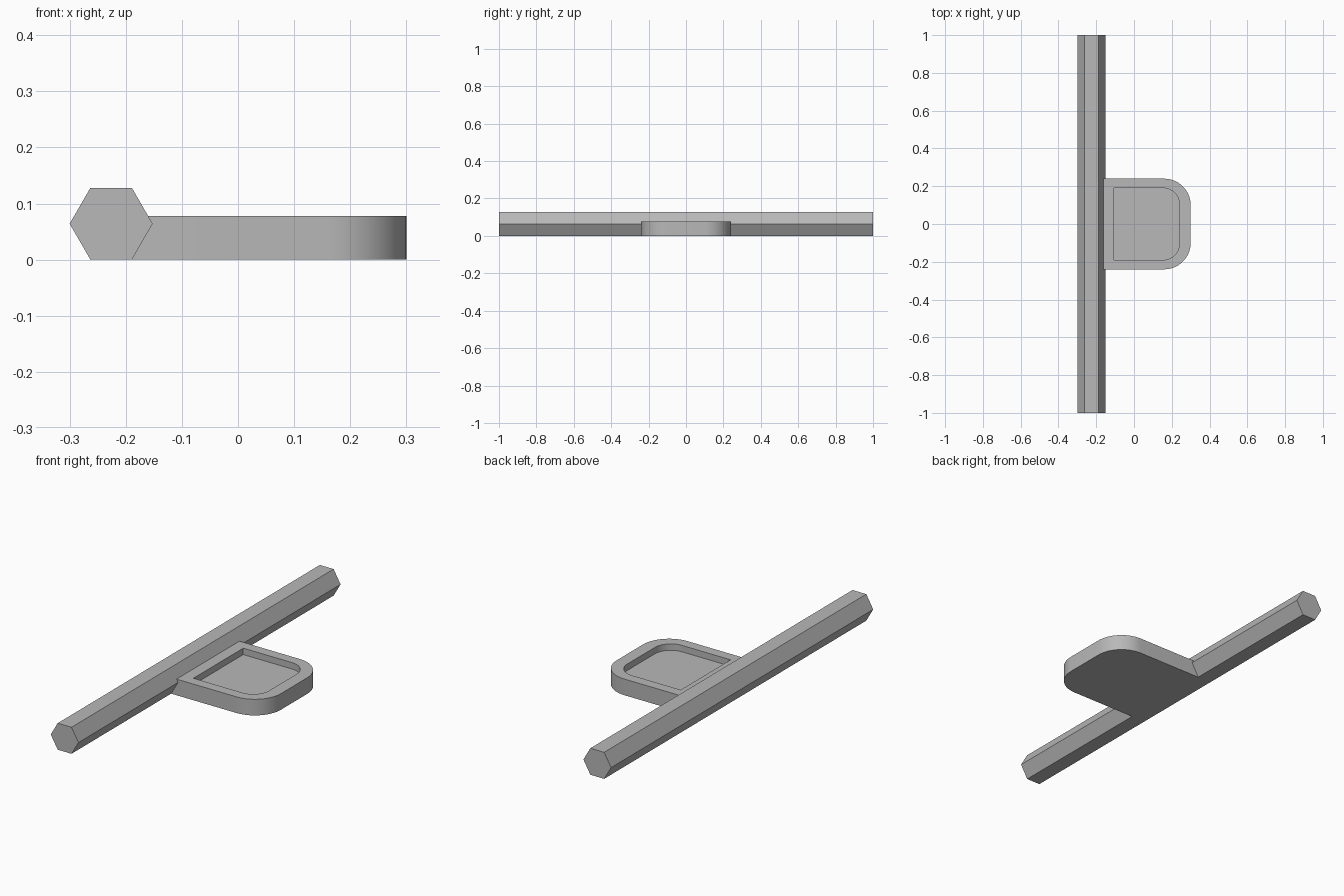
import bpy
import bmesh
from math import cos, sin, pi, radians, sqrt

cube = bpy.data.objects.get("Cube")
if cube:
    bpy.data.objects.remove(cube)

grey = bpy.data.materials.new("plain grey")
grey.use_nodes = True
colour = (0.48, 0.48, 0.48, 1)
grey.diffuse_color = colour
grey.node_tree.nodes["Principled BSDF"].inputs["Base Color"].default_value = colour


def loft(name, rings):
    """Skin a list of equal-length point rings and cap both ends."""
    bm = bmesh.new()
    loops = [[bm.verts.new(p) for p in ring] for ring in rings]
    for a, b in zip(loops, loops[1:]):
        for i in range(len(a)):
            j = (i + 1) % len(a)
            bm.faces.new((a[i], a[j], b[j], b[i]))
    bm.faces.new(loops[0][::-1])
    bm.faces.new(loops[-1])
    bmesh.ops.recalc_face_normals(bm, faces=bm.faces[:])
    mesh = bpy.data.meshes.new(name)
    bm.to_mesh(mesh)
    bm.free()
    mesh.materials.append(grey)
    obj = bpy.data.objects.new(name, mesh)
    bpy.context.collection.objects.link(obj)
    return obj


def tray_outline(x0, x1, half_width, radius, z, steps=14):
    """Rectangle with its two +x corners rounded."""
    points = [(x0, -half_width, z)]
    for side in (-1, 1):
        for i in range(steps + 1):
            a = (i / steps + (side - 1) / 2) * pi / 2
            points.append((x1 - radius + radius * cos(a),
                           side * (half_width - radius) + radius * sin(a), z))
    points.append((x0, half_width, z))
    return points


# Hexagonal bar lying along y, resting on one flat
bar_height = 0.128
bar_radius = bar_height / sqrt(3)
bar_x = -0.3 + bar_radius
loft("hexagonal_bar", [
    [(bar_x + bar_radius * cos(k * pi / 3), y,
      bar_height / 2 + bar_radius * sin(k * pi / 3)) for k in range(6)]
    for y in (-1, 1)])

# Side tray: outer wall, rim, inner wall and recessed floor
tray_top, floor_z = 0.078, 0.047
outer = (bar_x + bar_radius / 2, 0.3, 0.24, 0.14)
inner = (-0.105, 0.24, 0.19, 0.085)
tray = loft("side_tray", [
    tray_outline(*outer, 0),
    tray_outline(*outer, tray_top),
    tray_outline(*inner, tray_top),
    tray_outline(*inner, floor_z)])

# Smooth the rounded corners, keep the rims crisp
bpy.ops.object.select_all(action="DESELECT")
tray.select_set(True)
bpy.context.view_layer.objects.active = tray
bpy.ops.object.shade_smooth_by_angle(angle=radians(30))
